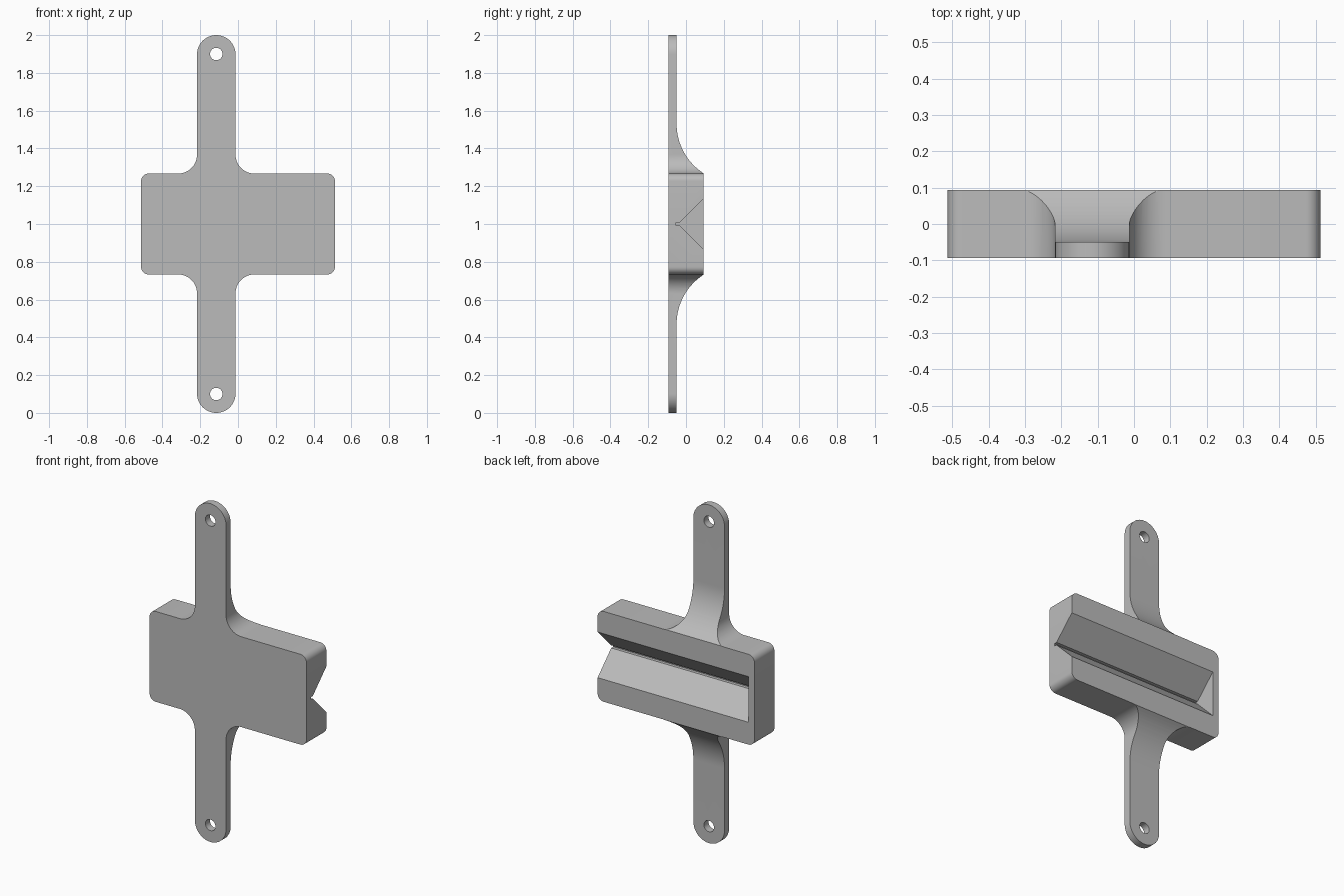
import bpy, bmesh, math
from mathutils import Vector

cube = bpy.data.objects.get("Cube")
if cube:
    bpy.data.objects.remove(cube, do_unlink=True)

DEPTH = 0.093                     # half depth of the block
BODY_X, BODY_Z = 0.513, 0.267     # half width and half height of the block
ARM_X, ARM_R = -0.115, 0.102      # arm centre line and half width
MID = 1.0

grey = bpy.data.materials.new("plain grey")
grey.use_nodes = True
grey.diffuse_color = (0.5, 0.5, 0.5, 1)
grey.node_tree.nodes["Principled BSDF"].inputs["Base Color"].default_value = (0.5, 0.5, 0.5, 1)


def arc(cx, cz, r, start, end, steps):
    """Points on an arc, angles in degrees."""
    angles = [math.radians(start + (end - start) * i / steps) for i in range(steps + 1)]
    return [(cx + r * math.cos(a), cz + r * math.sin(a)) for a in angles]


def prism(name, points, place, sweep):
    """Extrude a flat profile along a sweep vector."""
    bm = bmesh.new()
    face = bm.faces.new([bm.verts.new(place(*p)) for p in points])
    top = bmesh.ops.extrude_face_region(bm, geom=[face])["geom"]
    bmesh.ops.translate(bm, vec=Vector(sweep),
                        verts=[v for v in top if isinstance(v, bmesh.types.BMVert)])
    bmesh.ops.recalc_face_normals(bm, faces=bm.faces)
    mesh = bpy.data.meshes.new(name)
    bm.to_mesh(mesh)
    bm.free()
    obj = bpy.data.objects.new(name, mesh)
    bpy.context.collection.objects.link(obj)
    mesh.materials.append(grey)
    return obj


def cut(obj, tool, operation):
    """Apply a boolean and remove its tool."""
    tool.hide_render = True
    mod = obj.modifiers.new("cut", 'BOOLEAN')
    mod.operation, mod.solver, mod.object = operation, 'EXACT', tool
    bpy.ops.object.select_all(action='DESELECT')
    bpy.context.view_layer.objects.active = obj
    obj.select_set(True)
    bpy.ops.object.modifier_apply(modifier=mod.name)
    bpy.data.objects.remove(tool, do_unlink=True)


# Front outline: upper half, then mirrored to the lower half
corner, fillet = 0.04, 0.1
top = MID + BODY_Z
upper = arc(BODY_X - corner, top - corner, corner, 0, 90, 8)
upper += arc(ARM_X + ARM_R + fillet, top + fillet, fillet, 270, 180, 16)
upper += arc(ARM_X, 2 - ARM_R, ARM_R, 0, 180, 32)
upper += arc(ARM_X - ARM_R - fillet, top + fillet, fillet, 0, -90, 16)
upper += arc(-BODY_X + corner, top - corner, corner, 90, 180, 8)
outline = upper + [(x, 2 * MID - z) for x, z in reversed(upper)]
bracket = prism("mounting_bracket", outline, lambda x, z: (x, -DEPTH, z), (0, 2 * DEPTH, 0))

# Side profile: thin arms that curve up to the thick block at the back
arm_back, sweep_r = -0.05, 0.313
side = [(-0.3, 2.2), (arm_back, 2.2)]
side += arc(arm_back + sweep_r, 1.531, sweep_r, 180, 255, 24)
side += [(y, 2 * MID - z) for y, z in reversed(side)]
cut(bracket, prism("side_shape", side, lambda y, z: (-1, y, z), (2, 0, 0)), 'INTERSECT')

# Screw holes
for z in (0.1, 1.9):
    hole = arc(ARM_X, z, 0.033, 0, 350, 35)
    cut(bracket, prism("hole_cutter", hole, lambda x, h: (x, -0.3, h), (0, 0.6, 0)), 'DIFFERENCE')

# V groove with a narrow slot at its base, open at the left end
half = [(0.143, 0.185), (-0.034, 0.008), (-0.053, 0.008)]
groove = [(y, MID + h) for y, h in half] + [(y, MID - h) for y, h in reversed(half)]
cut(bracket, prism("groove_cutter", groove, lambda y, z: (-0.473, y, z), (1.2, 0, 0)), 'DIFFERENCE')

bpy.ops.object.shade_smooth_by_angle(angle=math.radians(25))
